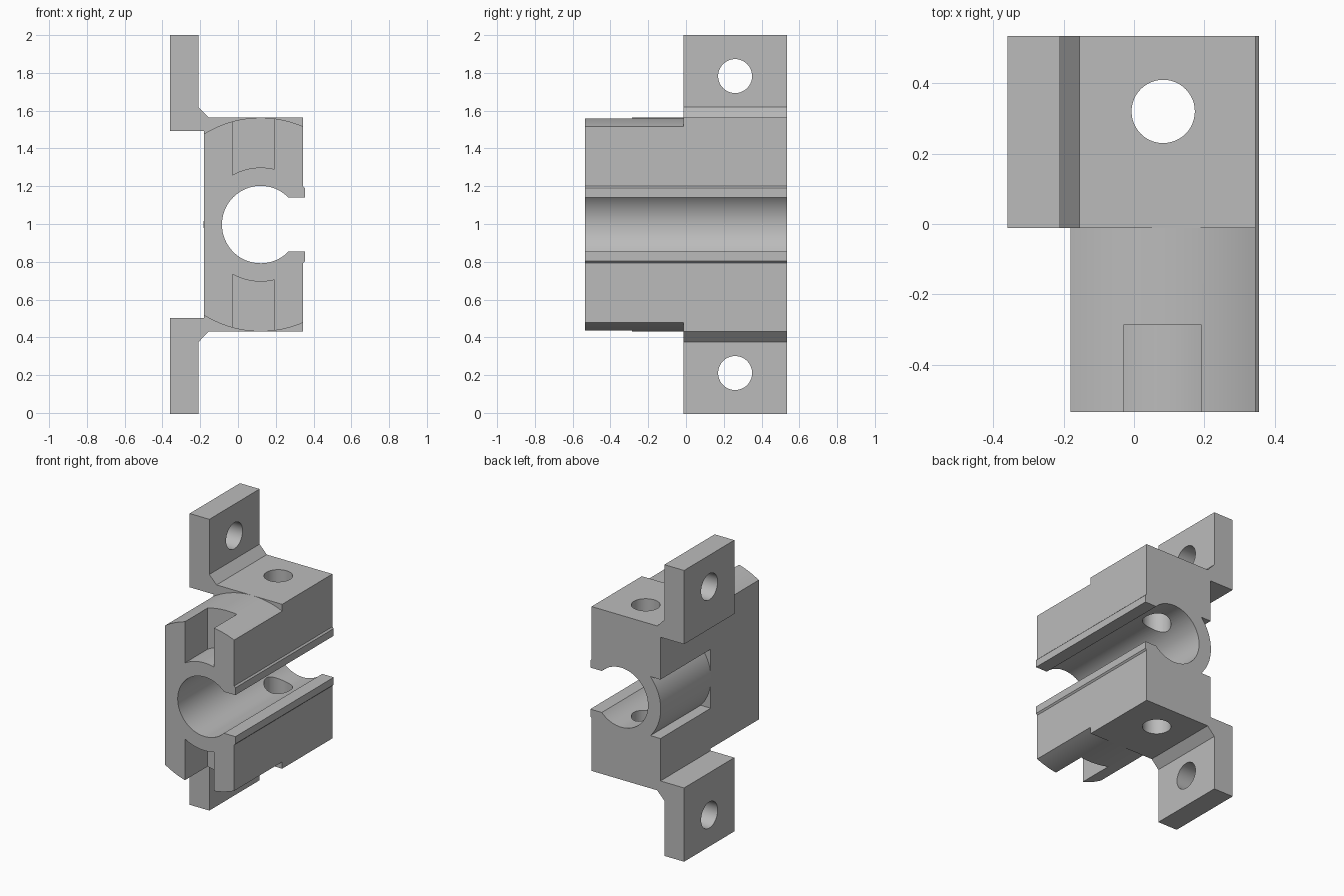
import bpy, bmesh
from math import sin, cos, asin, acos, sqrt, pi, radians
from mathutils import Matrix

cube = bpy.data.objects.get("Cube")
if cube:
    bpy.data.objects.remove(cube)

grey = bpy.data.materials.new("plain grey")
grey.use_nodes = True
COLOUR = (0.5, 0.5, 0.5, 1)
grey.diffuse_color = COLOUR
grey.node_tree.nodes["Principled BSDF"].inputs["Base Color"].default_value = COLOUR

# Bore centre and radii
CX, CZ = 0.12, 0.997
BORE, TUBE, OUTER = 0.205, 0.302, 0.566
BACK, FACE = -0.18, 0.345
FRONT, STEP, REAR = -0.535, -0.012, 0.535
MOUTH = 0.143


def add_mesh(name, bm):
    bmesh.ops.recalc_face_normals(bm, faces=bm.faces)
    mesh = bpy.data.meshes.new(name)
    bm.to_mesh(mesh)
    bm.free()
    mesh.materials.append(grey)
    obj = bpy.data.objects.new(name, mesh)
    bpy.context.collection.objects.link(obj)
    return obj


def prism(name, outline, y0, y1):
    """Extrude an (x, z) outline along y."""
    bm = bmesh.new()
    face = bm.faces.new([bm.verts.new((x, y0, z)) for x, z in outline])
    moved = bmesh.ops.extrude_face_region(bm, geom=[face])["geom"]
    bmesh.ops.translate(bm, vec=(0, y1 - y0, 0),
                        verts=[v for v in moved if isinstance(v, bmesh.types.BMVert)])
    return add_mesh(name, bm)


def rod(name, radius, length, centre, axis):
    bm = bmesh.new()
    turn = Matrix.Rotation(pi / 2, 4, "Y") if axis == "X" else Matrix()
    bmesh.ops.create_cone(bm, cap_ends=True, segments=48, radius1=radius, radius2=radius,
                          depth=length, matrix=Matrix.Translation(centre) @ turn)
    return add_mesh(name, bm)


def arc(radius, start, end, steps):
    """Points around the bore centre, relative height."""
    return [(CX + radius * cos(start + (end - start) * i / steps),
             radius * sin(start + (end - start) * i / steps)) for i in range(steps + 1)]


def combine(target, other, operation):
    mod = target.modifiers.new(operation, "BOOLEAN")
    mod.operation, mod.solver, mod.object = operation, "EXACT", other
    bpy.context.view_layer.objects.active = target
    bpy.ops.object.modifier_apply(modifier=mod.name)
    bpy.data.objects.remove(other)


def mirrored(upper):
    """Close an upper half outline with its reflection across the bore."""
    lower = [(x, -h) for x, h in reversed(upper) if abs(h) > 1e-5]
    return [(x, CZ + h) for x, h in upper + lower]


# Upper half of the bore, ending at the snap lip on the open side
bore_lip = arc(BORE, pi, asin(MOUTH / BORE), 30) + [
    (0.355, MOUTH), (0.355, 0.193), (FACE, 0.203)]

# Front half: rounded top and bottom
round_top = arc(OUTER, acos((FACE - CX) / OUTER), acos((BACK - CX) / OUTER), 24)
inner = bore_lip + round_top
front_outline = [(x, CZ + h) for x, h in inner] + [
    (x, CZ - h) for x, h in reversed(inner[1:])]
body = prism("clip_body", front_outline, FRONT, STEP)

# Rear half: square block, mounting ears and relieved back around the tube
TOP, RELIEF = 0.566, 0.203
rear_upper = bore_lip + [
    (FACE, TOP), (-0.155, TOP), (-0.21, 0.623), (-0.21, 1.003), (-0.36, 1.003),
    (-0.36, 0.495), (BACK, 0.495), (BACK, RELIEF)]
rear_upper += arc(TUBE, pi - asin(RELIEF / TUBE), pi, 10)
rear_outline = [(x, CZ + h) for x, h in rear_upper] + [
    (x, CZ - h) for x, h in reversed(rear_upper[1:-1])]
rear = prism("rear_block", rear_outline, STEP, REAR)

# The ring is open only at the mouth, so the wall seam is bridged by overlap
combine(body, rear, "UNION")

# Front slots with floors concentric to the bore
left, right = -0.03, 0.192
floor = arc(TUBE, acos((left - CX) / TUBE), acos((right - CX) / TUBE), 12)
slot = floor + [(right, 0.7), (left, 0.7)]
for side in (1, -1):
    cutter = prism("slot_cutter", [(x, CZ + side * h) for x, h in slot], FRONT - 0.1, -0.287)
    combine(body, cutter, "DIFFERENCE")

# Vertical pin hole and the two ear holes
combine(body, rod("pin_cutter", 0.09, 3, (0.083, 0.32, CZ), "Z"), "DIFFERENCE")
for side in (1, -1):
    combine(body, rod("ear_cutter", 0.09, 0.4, (-0.285, 0.26, CZ + side * 0.786), "X"),
            "DIFFERENCE")

# Smooth bores, crisp edges
bpy.ops.object.select_all(action="DESELECT")
body.select_set(True)
bpy.context.view_layer.objects.active = body
bpy.ops.object.shade_smooth_by_angle(angle=radians(25))
